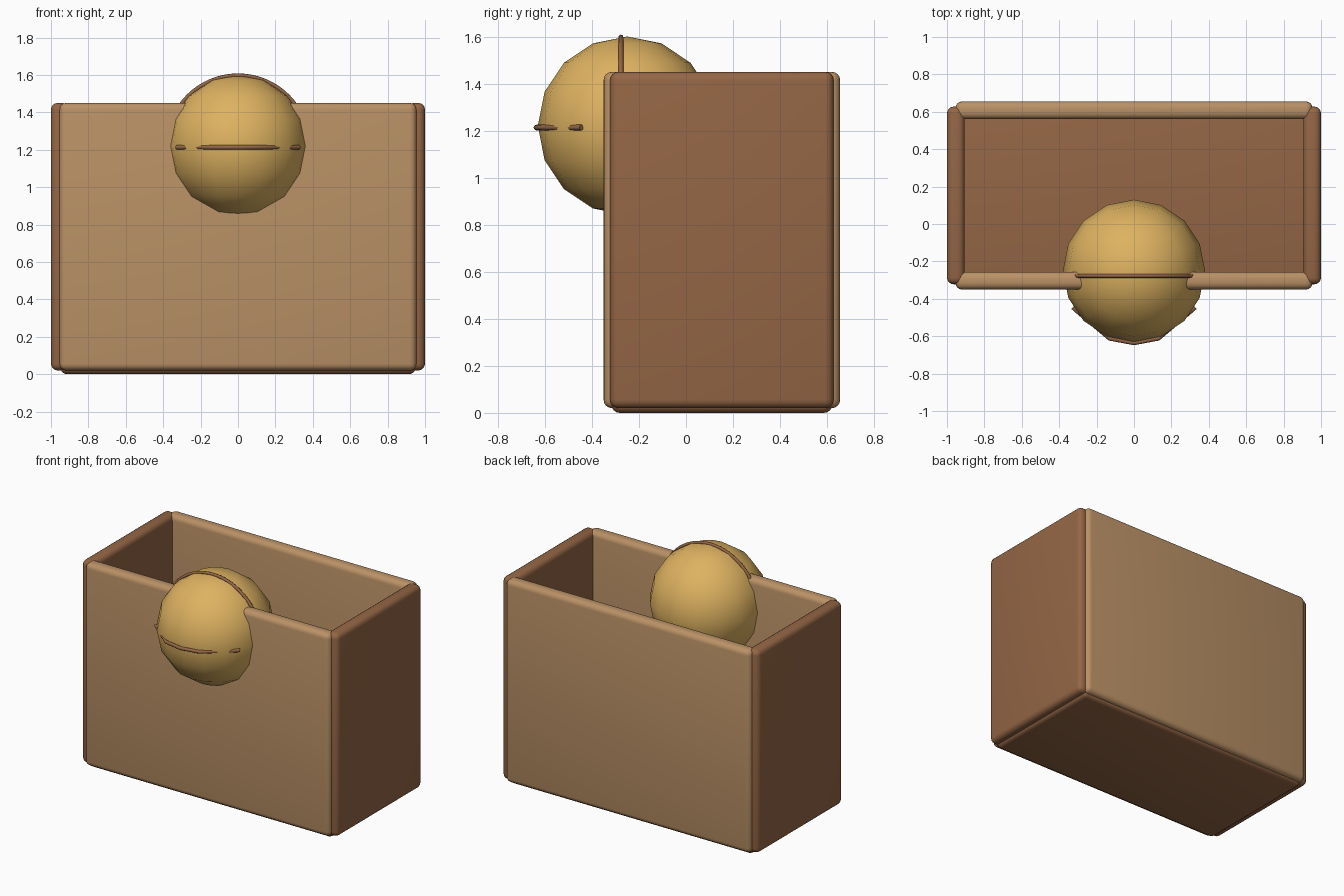
import bpy, math

if "Cube" in bpy.data.objects:
    bpy.data.objects.remove(bpy.data.objects["Cube"])


def srgb(r, g, b):
    f = lambda c: c / 12.92 if c <= 0.04045 else ((c + 0.055) / 1.055) ** 2.4
    return (f(r), f(g), f(b), 1)


def material(name, col):
    m = bpy.data.materials.new(name)
    m.diffuse_color = srgb(*col)
    m.use_nodes = True
    m.node_tree.nodes["Principled BSDF"].inputs["Base Color"].default_value = m.diffuse_color
    return m


LIGHT = material("light wood", (0.73, 0.57, 0.40))
DARK = material("dark wood", (0.58, 0.40, 0.27))
GOLD = material("gold", (0.87, 0.70, 0.38))
CY = 0.1525                    # middle of the box in y
BALL = (0, -0.25, 1.22)        # middle of the ball


def panel(name, x, y, z, mat):
    """Rounded board filling the given x, y and z ranges."""
    lo, hi = zip(x, y, z)
    bpy.ops.mesh.primitive_cube_add(size=1, location=[(a + b) / 2 for a, b in zip(lo, hi)])
    o = bpy.context.object
    o.name = name
    o.scale = [b - a for a, b in zip(lo, hi)]
    bpy.ops.object.transform_apply(location=False, rotation=False, scale=True)
    o.data.materials.append(mat)
    bev = o.modifiers.new("rounded edges", 'BEVEL')
    bev.width, bev.segments = 0.036, 4
    bpy.ops.object.modifier_apply(modifier=bev.name)
    bpy.ops.object.shade_smooth_by_angle(angle=math.radians(35))


def tube(name, points, radius, mat):
    """Round rod along a path."""
    cu = bpy.data.curves.new(name, 'CURVE')
    cu.dimensions = '3D'
    cu.bevel_depth, cu.bevel_resolution, cu.use_fill_caps = radius, 2, True
    s = cu.splines.new('POLY')
    s.points.add(len(points) - 1)
    for p, co in zip(s.points, points):
        p.co = (*co, 1)
    cu.materials.append(mat)
    o = bpy.data.objects.new(name, cu)
    bpy.context.collection.objects.link(o)


# Box boards
panel("floor", (-0.95, 0.95), (CY - 0.47, CY + 0.47), (0, 0.1), DARK)
for side, s in (("front", -1), ("back", 1)):
    panel(side + "_panel", (-0.955, 0.955), sorted((CY + s * 0.408, CY + s * 0.503)),
          (0.02, 1.45), LIGHT)
for side, s in (("left", -1), ("right", 1)):
    panel(side + "_panel", (s * 0.905, s) if s > 0 else (-1, -0.905),
          (CY - 0.475, CY + 0.475), (0.02, 1.45), DARK)

# Ball set into the front board
bpy.ops.mesh.primitive_uv_sphere_add(segments=16, ring_count=8, radius=0.38, location=BALL)
ball = bpy.context.object
ball.name = "ball"
ball.data.materials.append(GOLD)
bpy.ops.object.shade_smooth()

# Band over the top of the ball
arc = [math.pi * i / 32 for i in range(33)]
tube("top_band", [(0.377 * math.cos(a), -0.277, BALL[2] + 0.377 * math.sin(a)) for a in arc],
     0.011, DARK)

# Curved strip across the front, dipping into the ball on each side
half = [(0.327, -0.445), (0.29, -0.478), (0.24, -0.518), (0.2, -0.553), (0.13, -0.612)]
path = [(-x, y) for x, y in half] + [(0, -0.636)] + half[::-1]
tube("front_strip", [(x, y, 1.213) for x, y in path], 0.012, DARK)
